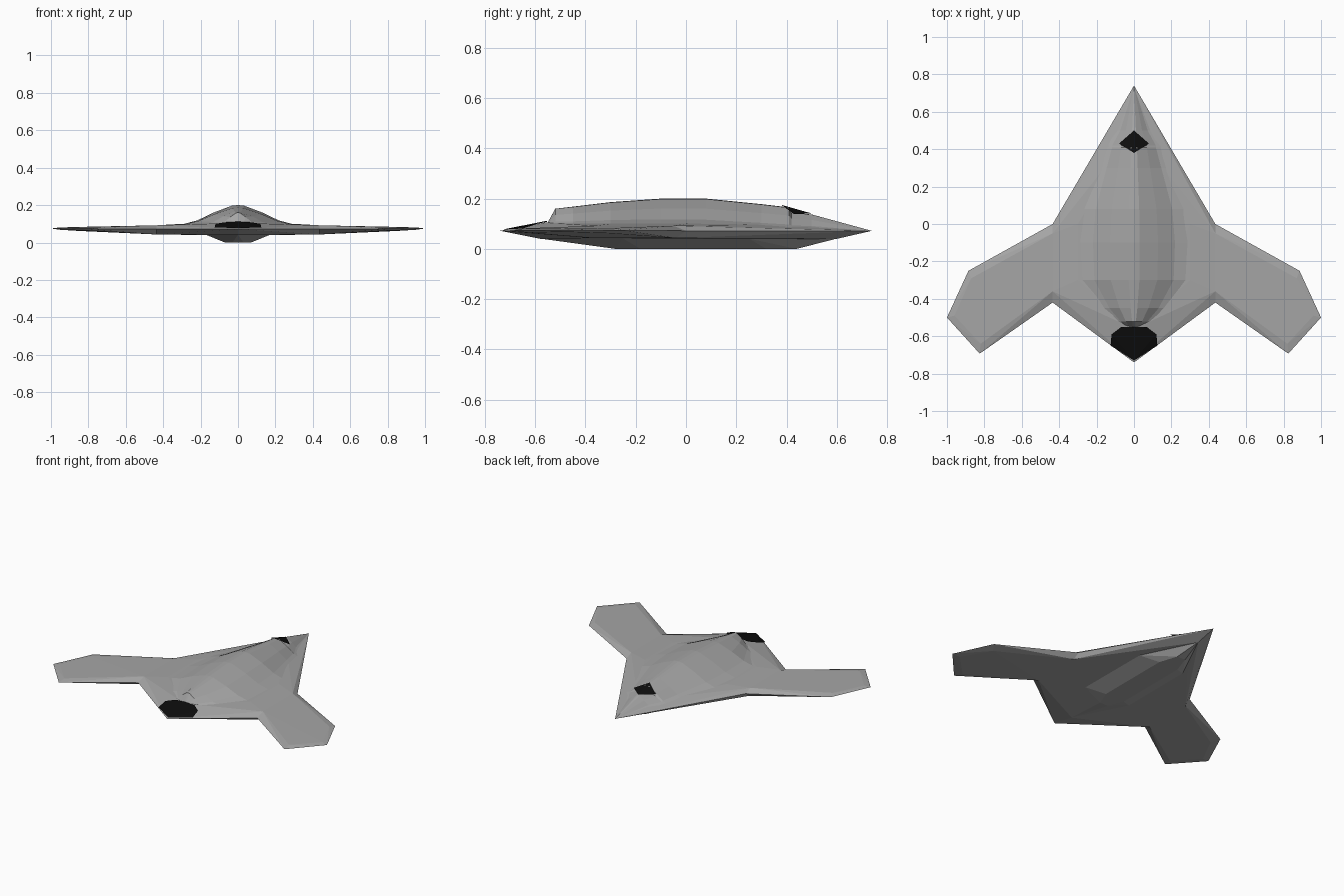
import bpy, bmesh

if "Cube" in bpy.data.objects:
    bpy.data.objects.remove(bpy.data.objects["Cube"])


def material(name, rgb):
    m = bpy.data.materials.new(name)
    m.diffuse_color = (*rgb, 1)
    m.use_nodes = True
    m.node_tree.nodes["Principled BSDF"].inputs["Base Color"].default_value = m.diffuse_color
    return m


GREY = material("airframe_grey", (0.38, 0.38, 0.38))
BLACK = material("duct_black", (0.004, 0.004, 0.004))


def finish(name, bm, mat):
    bmesh.ops.recalc_face_normals(bm, faces=bm.faces)
    me = bpy.data.meshes.new(name)
    bm.to_mesh(me)
    bm.free()
    me.materials.append(mat)
    ob = bpy.data.objects.new(name, me)
    bpy.context.collection.objects.link(ob)
    return ob


def hull(name, pts, sides, hidden):
    """Convex faceted block; faces matching the hidden rule are removed."""
    bm = bmesh.new()
    for s in sides:
        for x, y, z in pts:
            bm.verts.new((x * s, y, z))
    bmesh.ops.remove_doubles(bm, verts=bm.verts, dist=0.0005)
    bmesh.ops.convex_hull(bm, input=bm.verts)
    bmesh.ops.recalc_face_normals(bm, faces=bm.faces)
    dead = [f for f in bm.faces if all(hidden(v.co) for v in f.verts)]
    bmesh.ops.delete(bm, geom=dead, context='FACES')
    loose = [v for v in bm.verts if not v.link_faces]
    bmesh.ops.delete(bm, geom=loose, context='VERTS')
    return finish(name, bm, GREY)


# Section shared by the body and the wings
R = 0.435
root = [(R, 0, .072), (R, -.42, .072), (R, -.05, .092), (R, -.36, .092),
        (R, -.04, .043), (R, -.37, .043)]

# Diamond centre body
hull("centre_body", root + [
    (0, .74, .072), (0, -.74, .072),
    (0, .5, .1), (.3, 0, .1), (.3, -.3, .1), (0, -.56, .105),
    (0, .6, .04), (.17, .3, .04), (0, -.58, .04)],
    (1, -1), lambda c: abs(c.x) > .43)

# Swept wings with clipped tips
for side, label in ((1, "right"), (-1, "left")):
    hull(label + "_wing", root + [
        (.885, -.25, .074), (1, -.5, .075), (.825, -.693, .074),
        (.87, -.29, .083), (.96, -.49, .08), (.82, -.64, .082),
        (.85, -.3, .062), (.95, -.49, .068), (.81, -.63, .064)],
        (side,), lambda c: abs(c.x) < .44)

# Keel under the body
hull("keel", [(0, .6, .041), (.17, .25, .041), (.17, -.25, .041), (0, -.58, .041),
              (.03, .44, 0), (.07, .32, 0), (.07, -.18, 0), (.03, -.28, 0)],
     (1, -1), lambda c: c.z > .04)

# Upper fuselage loft: y, top height, half width, base height
stations = [(.735, .073, .002, .071), (.5, .137, .1, .08), (.42, .143, .16, .08),
            (.41, .165, .16, .08), (.3, .178, .2, .085), (.08, .2, .28, .095),
            (-.1, .2, .3, .097), (-.3, .186, .29, .097), (-.45, .168, .18, .095),
            (-.52, .16, .1, .095), (-.55, .105, .06, .09)]
half = [(1, 0), (.73, .2), (.43, .62), (.1, .98), (0, 1)]
section = half + [(-x, h) for x, h in half[-2::-1]]
bm = bmesh.new()
rows = [[bm.verts.new((x * w, y, zb + h * (zt - zb))) for x, h in section]
        for y, zt, w, zb in stations]
for a, b in zip(rows, rows[1:]):
    for i in range(len(section) - 1):
        bm.faces.new((a[i], a[i + 1], b[i + 1], b[i]))
bm.faces.new(rows[-1])
finish("upper_fuselage", bm, GREY)


def plate(name, pts):
    """Thin black panel: centre-line ends first and last, mirrored between."""
    bm = bmesh.new()
    first, mids, last = pts[0], pts[1:-1], pts[-1]
    a, b = bm.verts.new(first), bm.verts.new(last)
    for s in (1, -1):
        chain = [a] + [bm.verts.new((s * x, y, z)) for x, y, z in mids] + [b]
        for p, q in zip(chain[1:], chain[2:]):
            bm.faces.new((a, p, q) if s > 0 else (a, q, p))
    ob = finish(name, bm, BLACK)
    if ob.data.polygons[0].normal.z < 0:
        ob.data.flip_normals()


# Air intake and exhaust openings
plate("air_intake", [(0, .5, .141), (.08, .43, .138), (0, .38, .175)])
plate("exhaust", [(0, -.73, .077), (.125, -.65, .081), (.12, -.59, .1),
                  (.07, -.552, .108), (0, -.552, .112)])
